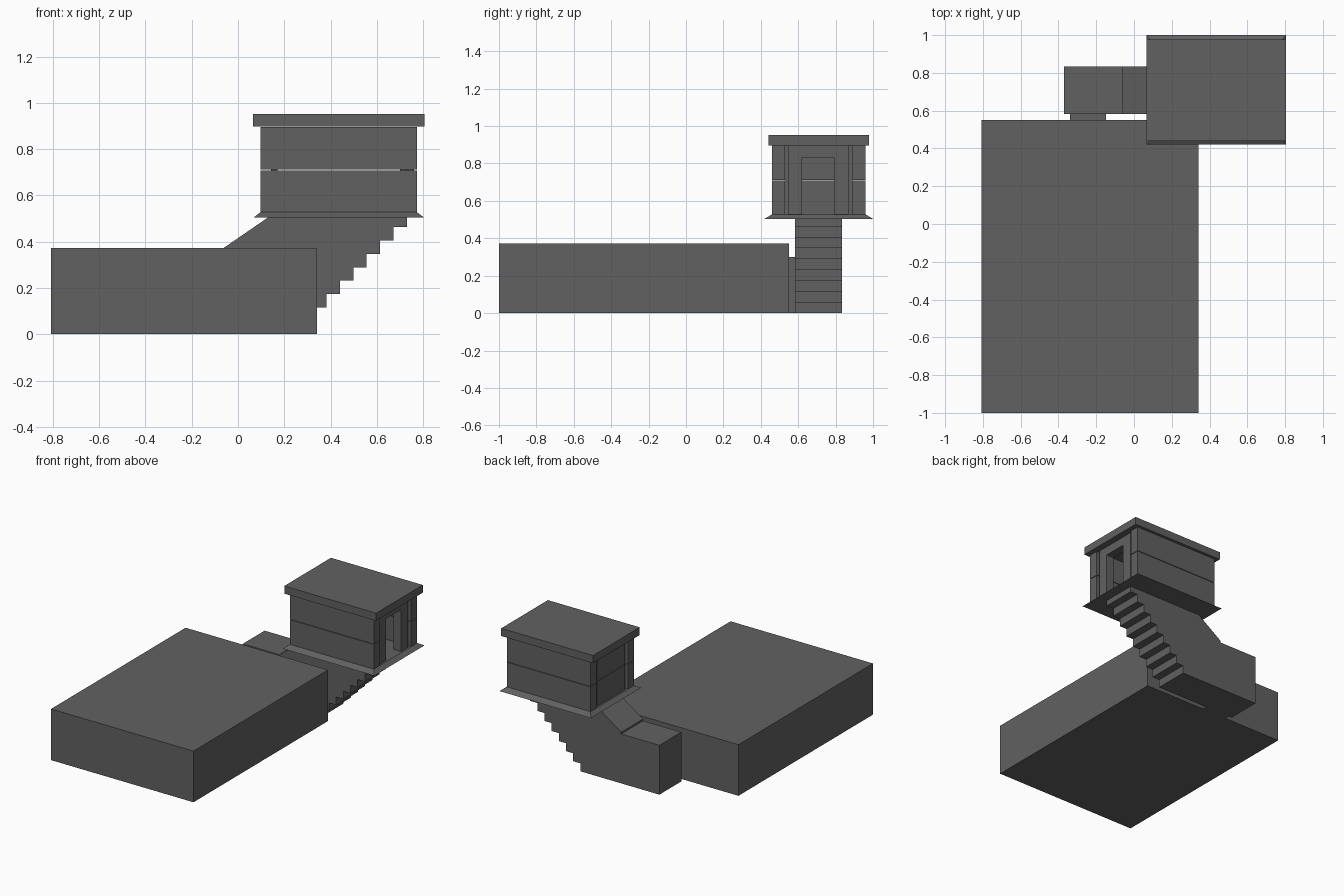
import bpy, bmesh

if "Cube" in bpy.data.objects:
    bpy.data.objects.remove(bpy.data.objects["Cube"])

# Dark grey finish shared by every part
dark = bpy.data.materials.new("dark_grey")
dark.diffuse_color = (0.12, 0.12, 0.12, 1)
dark.use_nodes = True
dark.node_tree.nodes["Principled BSDF"].inputs["Base Color"].default_value = dark.diffuse_color

def mesh_object(name, bm):
    bmesh.ops.recalc_face_normals(bm, faces=bm.faces)
    me = bpy.data.meshes.new(name)
    bm.to_mesh(me)
    bm.free()
    me.materials.append(dark)
    ob = bpy.data.objects.new(name, me)
    bpy.context.collection.objects.link(ob)
    return ob

def box(name, x0, x1, y0, y1, z0, z1):
    bm = bmesh.new()
    bmesh.ops.create_cube(bm, size=1)
    for v in bm.verts:
        v.co = ((x0 + x1) / 2 + v.co.x * (x1 - x0),
                (y0 + y1) / 2 + v.co.y * (y1 - y0),
                (z0 + z1) / 2 + v.co.z * (z1 - z0))
    return mesh_object(name, bm)

def extrude_profile(name, axis, points, a, b):
    """Prism from a 2D profile: axis 'y' takes (x, z), axis 'x' takes (y, z)."""
    bm = bmesh.new()
    place = (lambda p, t: (p[0], t, p[1])) if axis == 'y' else (lambda p, t: (t, p[0], p[1]))
    face = bm.faces.new([bm.verts.new(place(p, a)) for p in points])
    ext = bmesh.ops.extrude_face_region(bm, geom=[face])
    shift = (0, b - a, 0) if axis == 'y' else (b - a, 0, 0)
    bmesh.ops.translate(bm, vec=shift,
                        verts=[g for g in ext['geom'] if isinstance(g, bmesh.types.BMVert)])
    return mesh_object(name, bm)

# Main block and the short passage to the stairwell
box("main_block", -0.808, 0.341, -1.0, 0.55, 0, 0.373)
box("passage", -0.34, -0.147, 0.54, 0.59, 0, 0.30)

# Stairwell: flat roof, sloped roof, stepped underside
rise, run, x = 0.0579, 0.0577, 0.268
profile = [(-0.37, 0), (x, 0)]
for i in range(1, 9):
    profile += [(x, i * rise), (x + run, i * rise)]
    x += run
profile += [(x, 0.505), (0.13, 0.505), (-0.062, 0.373), (-0.062, 0.36), (-0.37, 0.36)]
extrude_profile("stairwell", 'y', profile, 0.583, 0.835)

# Flared floor skirt of the cabin
X0, X1, Y0, Y1 = 0.098, 0.773, 0.46, 0.96
bm = bmesh.new()
bmesh.ops.create_cube(bm, size=1)
for v in bm.verts:
    top = v.co.z > 0
    xs = (X0, X1) if top else (0.067, 0.805)
    ys = (Y0, Y1) if top else (0.42, 1.0)
    v.co = (xs[v.co.x > 0], ys[v.co.y > 0], 0.528 if top else 0.504)
mesh_object("floor_skirt", bm)

# Long walls, each of two stacked panels with a thin seam
for side, y0, y1 in (("front", Y0, Y0 + 0.07), ("back", Y1 - 0.07, Y1)):
    box(side + "_lower_panel", X0, X1, y0, y1, 0.528, 0.708)
    box(side + "_upper_panel", X0, X1, y0, y1, 0.712, 0.895)

# End wall with a doorway
door = [(0.545, 0.528), (0.62, 0.528), (0.62, 0.832), (0.79, 0.832),
        (0.79, 0.528), (0.87, 0.528), (0.87, 0.895), (0.545, 0.895)]
extrude_profile("door_wall", 'x', door, 0.70, X1 - 0.012)

# Plain end wall of two stacked panels
box("end_lower_panel", X0 + 0.012, 0.17, 0.545, 0.87, 0.528, 0.708)
box("end_upper_panel", X0 + 0.012, 0.17, 0.545, 0.87, 0.712, 0.895)

# Recessed strips between the long walls and the end walls
for end, x0, x1 in (("door", 0.70, X1 - 0.045), ("plain", X0 + 0.045, 0.17)):
    for side, y0, y1 in (("front", 0.53, 0.545), ("back", 0.87, 0.89)):
        box("%s_%s_reveal" % (end, side), x0, x1, y0, y1, 0.528, 0.895)

# Roof slab
box("roof", 0.065, 0.806, 0.44, 0.978, 0.897, 0.953)
